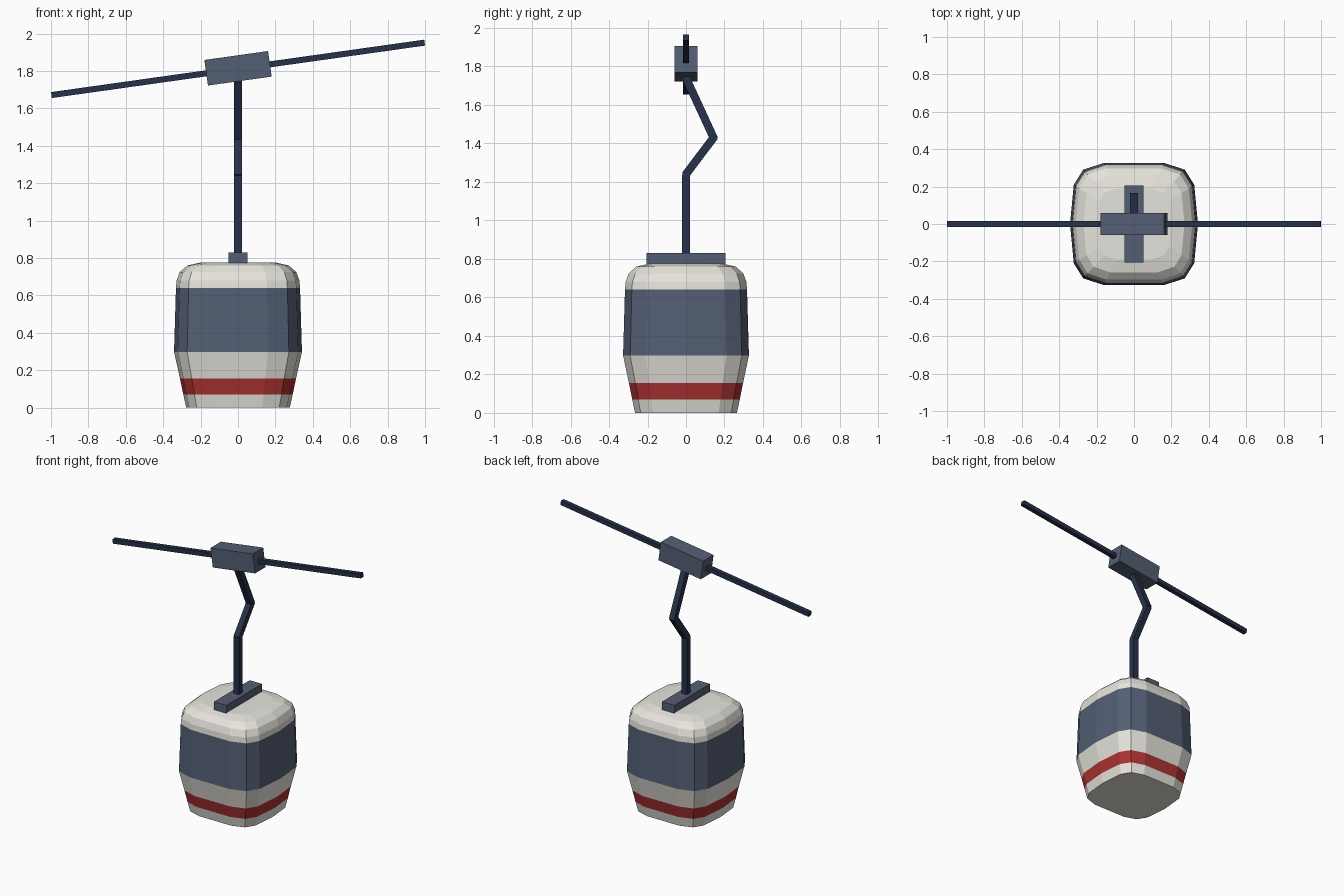
import bpy, bmesh, math
from mathutils import Vector, Matrix

if "Cube" in bpy.data.objects:
    bpy.data.objects.remove(bpy.data.objects["Cube"])


def material(name, r, g, b):
    lin = [((c / 255 + 0.055) / 1.055) ** 2.4 for c in (r, g, b)]
    m = bpy.data.materials.new(name)
    m.diffuse_color = (*lin, 1)
    m.use_nodes = True
    m.node_tree.nodes["Principled BSDF"].inputs["Base Color"].default_value = m.diffuse_color
    return m


cream = material("cream", 230, 228, 220)
slate = material("slate_blue", 84, 95, 116)
navy = material("dark_navy", 39, 49, 73)
red = material("red", 172, 50, 50)


def finish(name, bm, mats):
    bmesh.ops.recalc_face_normals(bm, faces=bm.faces)
    me = bpy.data.meshes.new(name)
    bm.to_mesh(me)
    bm.free()
    for m in mats:
        me.materials.append(m)
    ob = bpy.data.objects.new(name, me)
    bpy.context.collection.objects.link(ob)
    return ob


def box(name, size, loc, mat, rot=Matrix()):
    bm = bmesh.new()
    bmesh.ops.create_cube(bm, size=1, matrix=Matrix.Translation(loc) @ rot @ Matrix.Diagonal((*size, 1)))
    return finish(name, bm, [mat])


def bar(name, a, b, width, mat, extra=0.0):
    # square bar between two points in the YZ plane
    a, b = Vector(a), Vector(b)
    d = b - a
    rot = Matrix.Rotation(-math.atan2(d.y, d.z), 4, 'X')
    return box(name, (width, width, d.length + extra), (a + b) / 2, mat, rot)


# Cabin: rounded-square outline lofted through height rings
quarter = [(0.342, 0.0), (0.322, 0.21), (0.272, 0.29), (0.16, 0.327)]
half = quarter + [(-x, y) for x, y in reversed(quarter)]
outline = half + [(x, -y) for x, y in reversed(half[1:-1])]
# (height, outline scale, material of the band above)
rings = [(0.0, 0.81, 0), (0.07, 0.855, 2), (0.155, 0.907, 0), (0.298, 1.0, 1),
         (0.64, 0.97, 0), (0.68, 0.96, 0), (0.725, 0.91, 0), (0.76, 0.79, 0), (0.776, 0.58, 0)]
bm = bmesh.new()
loops = [[bm.verts.new((x * s, y * s, z)) for x, y in outline] for z, s, _ in rings]
n = len(outline)
for k in range(len(rings) - 1):
    for i in range(n):
        j = (i + 1) % n
        f = bm.faces.new((loops[k][i], loops[k][j], loops[k + 1][j], loops[k + 1][i]))
        f.material_index = rings[k][2]
bm.faces.new(loops[0][::-1])
bm.faces.new(loops[-1])
finish("cabin", bm, [cream, slate, red])

# Roof mount
box("roof_mount", (0.1, 0.41, 0.06), (0, 0, 0.8), slate)

# Cranked hanger arm
bar("hanger_lower", (0, 0, 0.8), (0, 0, 1.24), 0.042, navy)
bar("hanger_middle", (0, 0, 1.24), (0, 0.143, 1.43), 0.042, navy, 0.016)
bar("hanger_upper", (0, 0.143, 1.43), (0, 0.0, 1.74), 0.042, navy, 0.016)

# Cable and its grip, on a slope
tilt = Matrix.Rotation(-math.radians(8), 4, 'Y')
box("cable_grip", (0.344, 0.12, 0.138), (0, 0, 1.814), slate, tilt)
box("cable", (2.015, 0.032, 0.032), (0, 0, 1.811), navy, tilt)
